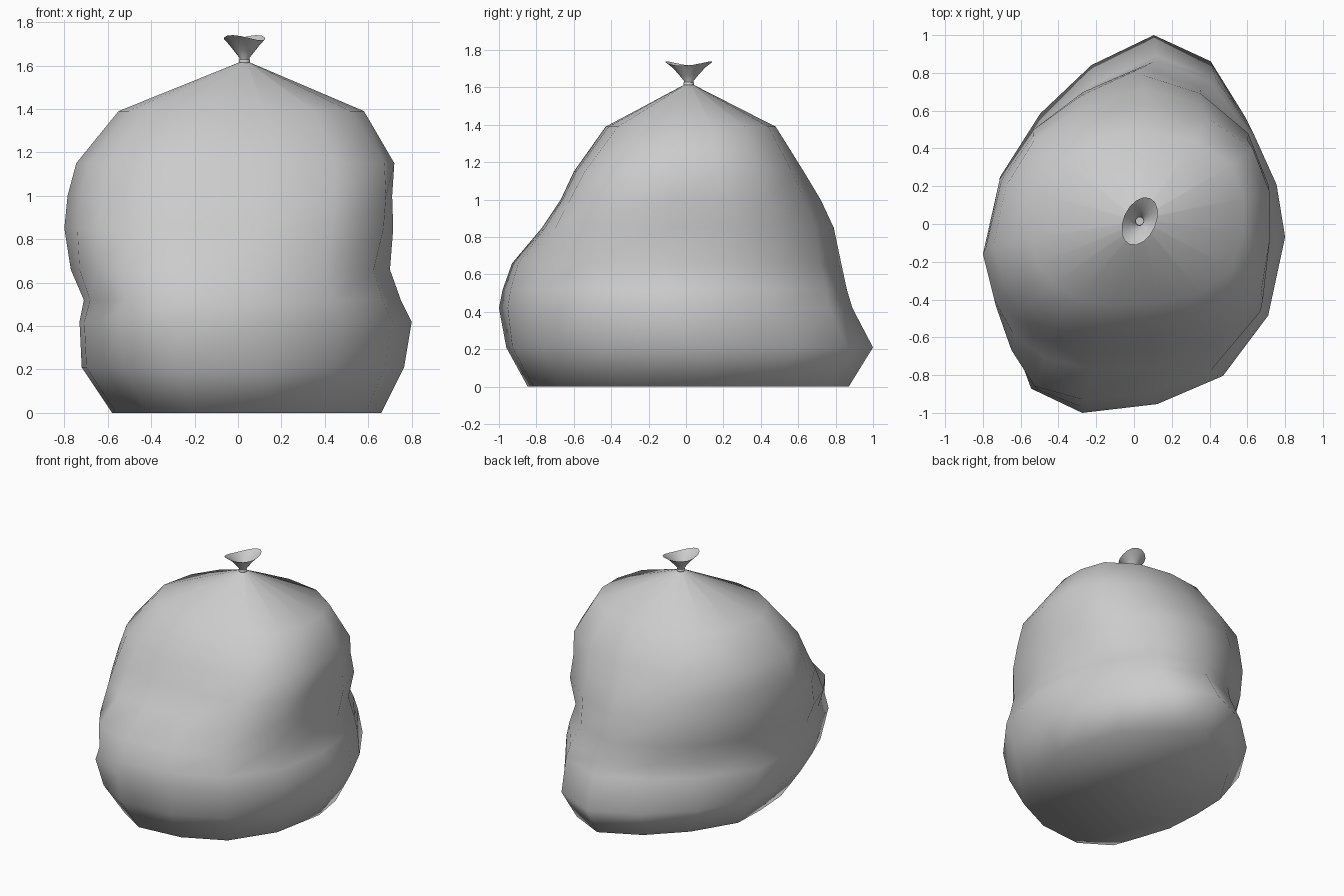
import bpy, bmesh
from math import sin, cos, pi, radians, exp

if "Cube" in bpy.data.objects:
    bpy.data.objects.remove(bpy.data.objects["Cube"])

N = 16


def loft(name, rings, cap_first=False):
    """Skin a stack of equal-sized rings, smooth shaded."""
    bm = bmesh.new()
    loops = [[bm.verts.new(p) for p in ring] for ring in rings]
    for a, b in zip(loops, loops[1:]):
        for i in range(len(a)):
            j = (i + 1) % len(a)
            bm.faces.new((a[i], a[j], b[j], b[i]))
    if cap_first:
        bm.faces.new(loops[0][::-1])
    for f in bm.faces:
        f.smooth = True
    me = bpy.data.meshes.new(name)
    bm.to_mesh(me)
    bm.free()
    ob = bpy.data.objects.new(name, me)
    bpy.context.collection.objects.link(ob)
    return ob


# Lumpy outlines of the sack near the ground and at mid height
LOW = [(.12, 1), (-.22, .84), (-.5, .58), (-.72, .24), (-.73, -.05), (-.71, -.35),
       (-.63, -.62), (-.55, -.86), (-.28, -1), (.12, -.95), (.47, -.79), (.71, -.45),
       (.8, -.01), (.75, .28), (.62, .56), (.43, .86)]
HIGH = [(.04, .79), (-.28, .68), (-.53, .5), (-.71, .24), (-.8, -.16), (-.74, -.4),
        (-.64, -.58), (-.47, -.71), (-.22, -.77), (.1, -.74), (.4, -.65), (.62, -.43),
        (.71, -.1), (.71, .2), (.6, .48), (.35, .69)]

# Height, then left, right, front and back limits
LEVELS = [(0, -.58, .66, -.86, .87),
          (.21, -.72, .765, -.98, 1.0),
          (.42, -.73, .80, -1.0, .89),
          (.52, -.71, .75, -.98, .86),
          (.66, -.77, .70, -.93, .83),
          (.85, -.80, .715, -.77, .79),
          (1.0, -.785, .71, -.67, .72),
          (1.15, -.745, .72, -.60, .63),
          (1.39, -.55, .58, -.43, .48)]

# Bulges and dents at the corners: outline index, height, spread, push
BULGES = [(7, .62, .13, .03), (7, .12, .14, -.06),
          (10.5, .98, .26, .085), (14.5, 1.28, .15, .05),
          (14.5, .52, .12, .025), (1.7, 1.24, .2, .08)]


def fit(v, lo, hi, a, b):
    return a + (v - lo) / (hi - lo) * (b - a)


def section(z, x0, x1, y0, y1):
    t = min(1, max(0, (z - .4) / .45))
    pts = [(a[0] + (b[0] - a[0]) * t, a[1] + (b[1] - a[1]) * t) for a, b in zip(LOW, HIGH)]
    xs, ys = [p[0] for p in pts], [p[1] for p in pts]
    ring = []
    for i, (x, y) in enumerate(pts):
        x, y = fit(x, min(xs), max(xs), x0, x1), fit(y, min(ys), max(ys), y0, y1)
        push = sum(k * exp(-((i - c) / 1.2) ** 2 - ((z - h) / s) ** 2) for c, h, s, k in BULGES)
        grow = 1 + push / (x * x + y * y) ** .5
        # stay inside the limits of this level
        ring.append((min(x1, max(x0, x * grow)), min(y1, max(y0, y * grow)), z))
    return ring


def oval(z, long, short, wave=0, cx=.03, cy=.015):
    """Ellipse turned in plan; wave lifts its two long ends."""
    turn = radians(65)
    ring = []
    for i in range(N):
        a = pi / 2 + 2 * pi * i / N
        u, v = long * cos(a - turn), short * sin(a - turn)
        ring.append((cx + u * cos(turn) - v * sin(turn),
                     cy + u * sin(turn) + v * cos(turn),
                     z + wave * cos(2 * (a - turn))))
    return ring


# Sack body, flat underneath and gathered to the neck
loft("bag_body", [section(*lv) for lv in LEVELS] + [oval(1.615, .024, .022)], True)

# Tie around the neck
loft("neck_tie", [oval(1.607, .022, .022), oval(1.612, .028, .026),
                  oval(1.625, .028, .026), oval(1.63, .02, .02)])

# Flared open mouth above the tie
loft("gathered_mouth", [oval(1.612, .022, .02), oval(1.635, .026, .022),
                        oval(1.668, .056, .046, .003), oval(1.702, .092, .068, .007),
                        oval(1.728, .134, .086, .012)])
